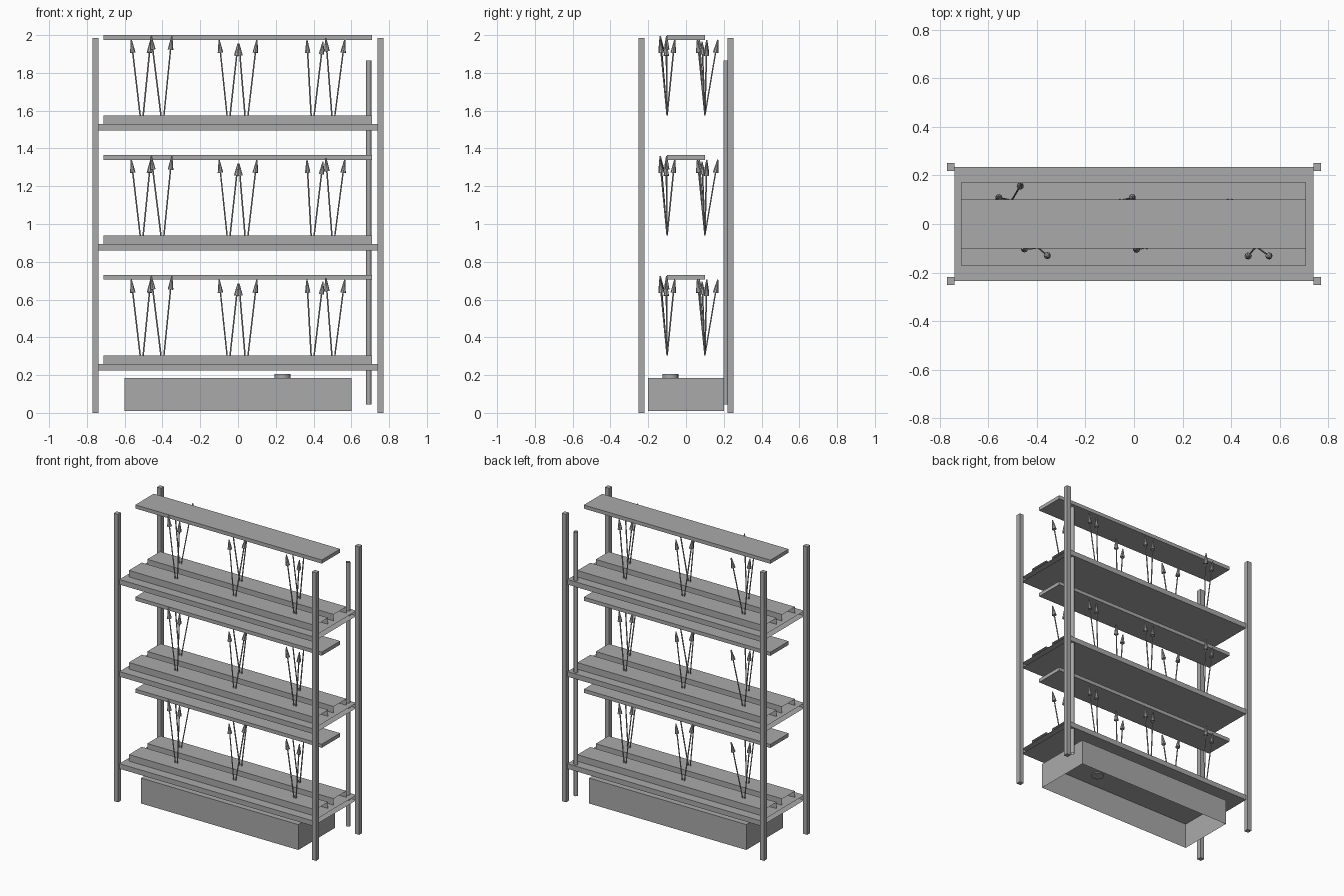
import bpy, bmesh, math
from mathutils import Vector

if "Cube" in bpy.data.objects:
    bpy.data.objects.remove(bpy.data.objects["Cube"])

grey = bpy.data.materials.new("plain grey")
grey.diffuse_color = (0.4, 0.4, 0.4, 1)
grey.use_nodes = True
grey.node_tree.nodes["Principled BSDF"].inputs["Base Color"].default_value = grey.diffuse_color


def finish(name, bm):
    mesh = bpy.data.meshes.new(name)
    bm.to_mesh(mesh)
    bm.free()
    mesh.materials.append(grey)
    obj = bpy.data.objects.new(name, mesh)
    bpy.context.collection.objects.link(obj)
    return obj


def box(name, x, y, z, open_axis=None, open_signs=(-1, 1)):
    """Box from (min, max) ranges; faces along open_axis are left out."""
    bm = bmesh.new()
    bmesh.ops.create_cube(bm, size=1)
    bm.normal_update()
    if open_axis is not None:
        gone = [f for f in bm.faces if round(f.normal[open_axis]) in open_signs]
        bmesh.ops.delete(bm, geom=gone, context='FACES')
    for v in bm.verts:
        v.co = [r[0] if c < 0 else r[1] for c, r in zip(v.co, (x, y, z))]
    return finish(name, bm)


def add_cone(bm, a, b, r1, r2, sides, caps=True):
    """Tapered cylinder from point a to point b."""
    a, b = Vector(a), Vector(b)
    d = b - a
    ret = bmesh.ops.create_cone(bm, cap_ends=caps, segments=sides, radius1=r1,
                                radius2=r2, depth=d.length)
    rot = d.to_track_quat('Z', 'Y')
    for v in ret['verts']:
        v.co = rot @ v.co + (a + b) / 2


# Corner posts
for sx in (-1, 1):
    for sy in (-1, 1):
        cx, cy = sx * 0.755, sy * 0.235
        box("post", (cx - 0.016, cx + 0.016), (cy - 0.016, cy + 0.016), (0, 1.985))

# Plants: base (x, y) and the tip offsets (dx, dy, height) of the two leaves
plants = [
    (-0.51, 0.10, ((-0.055, 0.01, 0.40), (0.048, 0.068, 0.40))),
    (-0.40, -0.10, ((-0.06, -0.003, 0.42), (0.05, -0.036, 0.42))),
    (-0.05, 0.10, ((-0.05, -0.03, 0.40), (0.05, 0.01, 0.38))),
    (0.045, -0.10, ((-0.04, -0.005, 0.38), (0.055, 0.04, 0.40))),
    (0.395, 0.10, ((-0.03, -0.04, 0.40), (0.055, -0.015, 0.39))),
    (0.505, -0.10, ((-0.04, -0.038, 0.41), (0.06, -0.038, 0.40))),
]

for level in range(3):
    z = 0.225 + level * 0.635
    # Shelf board, open at both ends
    box("shelf", (-0.74, 0.74), (-0.235, 0.235), (z, z + 0.035), 0)
    # Two growing channels on the shelf
    for cy in (-0.1, 0.1):
        box("channel", (-0.713, 0.709), (cy - 0.07, cy + 0.07),
            (z + 0.035, z + 0.08), 0)
    # Light panel
    box("light_panel", (-0.713, 0.709), (-0.1, 0.1), (z + 0.48, z + 0.505))
    # Stems and pointed leaf tips
    bm = bmesh.new()
    for px, py, tips in plants:
        for dx, dy, h in tips:
            sx = math.copysign(0.008, dx)
            base = Vector((px + sx, py, z + 0.08))
            tip = Vector((px + dx, py + dy, z + 0.08 + h))
            neck = base.lerp(tip, 0.83)
            add_cone(bm, base, neck, 0.004, 0.004, 6)
            add_cone(bm, neck, tip, 0.015, 0.003, 8)
    finish("plants", bm)

# Water tank, open underneath, with a round filler cap
box("tank", (-0.6, 0.6), (-0.2, 0.2), (0.01, 0.185), 2, (-1,))
bm = bmesh.new()
add_cone(bm, (0.235, -0.083, 0.18), (0.235, -0.083, 0.205), 0.042, 0.042, 20)
finish("filler_cap", bm)

# Supply pipe, open at both ends
bm = bmesh.new()
add_cone(bm, (0.692, 0.211, 0.045), (0.692, 0.211, 1.865), 0.0135, 0.0135, 12, False)
finish("pipe", bm)

# Smooth round parts, keep hard edges
for obj in bpy.context.collection.objects:
    obj.select_set(True)
    bpy.context.view_layer.objects.active = obj
bpy.ops.object.shade_smooth_by_angle(angle=math.radians(40))
